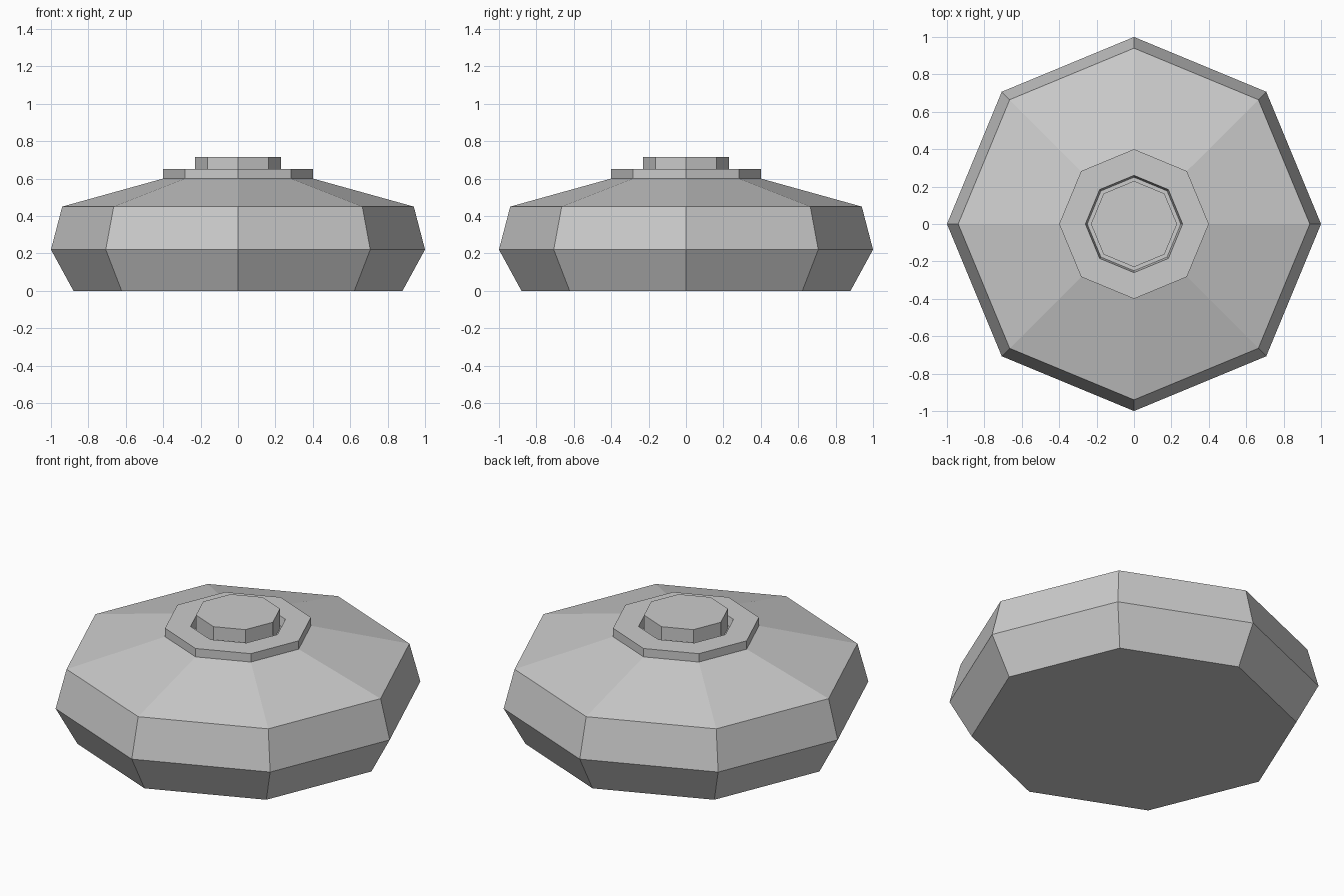
import bpy, bmesh
from math import cos, sin, pi

if "Cube" in bpy.data.objects:
    bpy.data.objects.remove(bpy.data.objects["Cube"])

SIDES = 8


def lathe(name, profile):
    """Flat-shaded octagonal solid from (radius, z) rings, capped at both ends."""
    bm = bmesh.new()
    rings = [[bm.verts.new((r * cos(2 * pi * i / SIDES), r * sin(2 * pi * i / SIDES), z))
              for i in range(SIDES)] for r, z in profile]
    for low, high in zip(rings, rings[1:]):
        for i in range(SIDES):
            j = (i + 1) % SIDES
            bm.faces.new((low[i], low[j], high[j], high[i]))
    bm.faces.new(rings[0][::-1])
    bm.faces.new(rings[-1])
    mesh = bpy.data.meshes.new(name)
    bm.to_mesh(mesh)
    bm.free()
    obj = bpy.data.objects.new(name, mesh)
    bpy.context.collection.objects.link(obj)
    return obj


# Faceted body, raised collar, narrow recessed groove and centre button
lathe("disc_with_button", [
    (0.88, 0.0), (1.0, 0.22), (0.94, 0.45), (0.40, 0.60),  # body
    (0.40, 0.65), (0.26, 0.65),                            # collar
    (0.25, 0.60), (0.23, 0.60),                            # groove
    (0.23, 0.715),                                         # button
])
